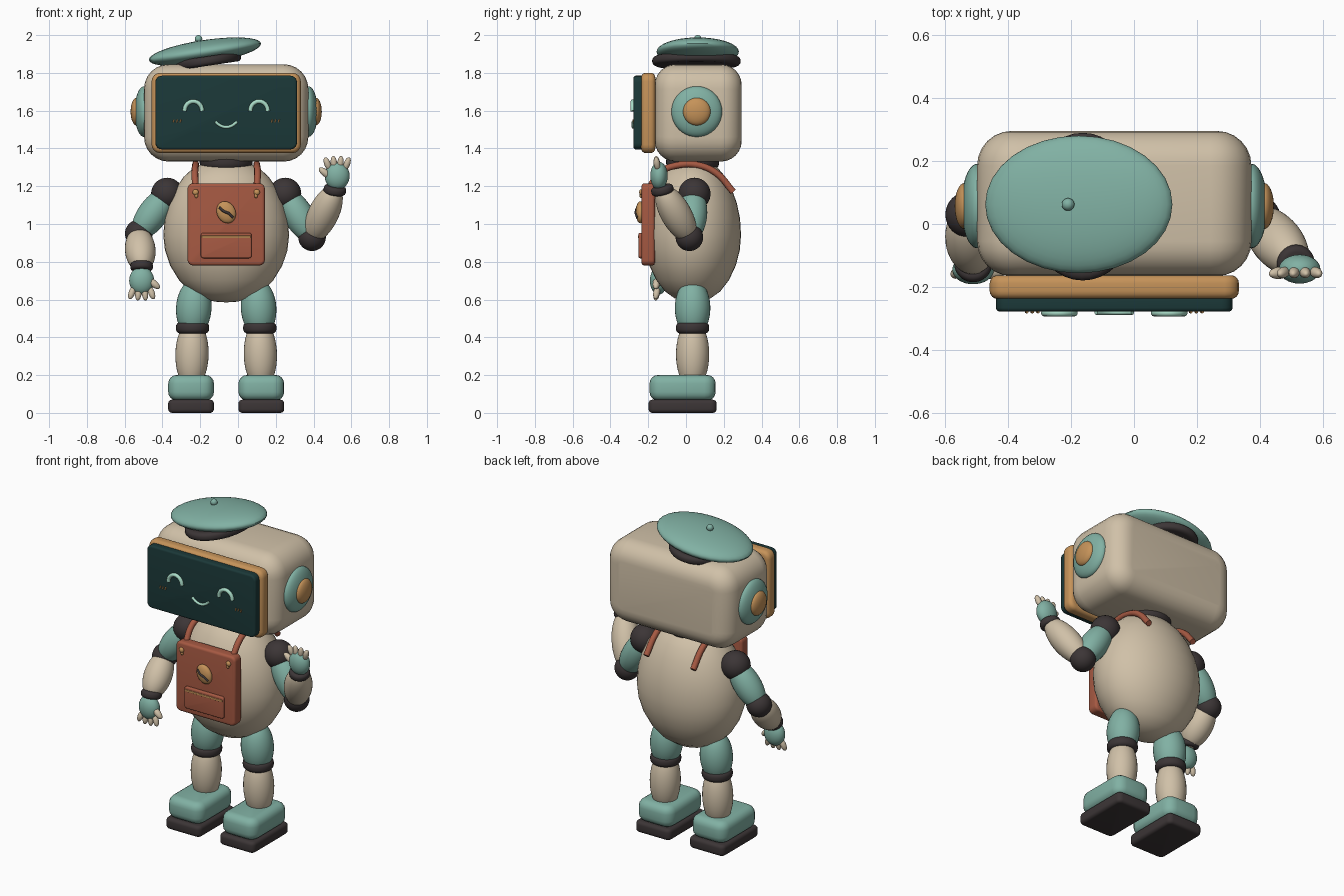
import bpy, bmesh
from math import radians, pi, sin, cos
from mathutils import Vector, Matrix

if "Cube" in bpy.data.objects:
    bpy.data.objects.remove(bpy.data.objects["Cube"])


def material(name, *rgb):
    m = bpy.data.materials.new(name)
    m.use_nodes = True
    m.diffuse_color = (*rgb, 1)
    bsdf = m.node_tree.nodes["Principled BSDF"]
    bsdf.inputs["Base Color"].default_value = (*rgb, 1)
    bsdf.inputs["Roughness"].default_value = 0.6
    return m


CREAM = material("cream shell", 0.63, 0.53, 0.39)
TEAL = material("soft teal", 0.22, 0.44, 0.37)
DARK = material("dark rubber", 0.045, 0.036, 0.037)
GOLD = material("warm ochre", 0.56, 0.29, 0.10)
RUST = material("rust leather", 0.38, 0.10, 0.055)
SCREEN = material("deep green glass", 0.011, 0.04, 0.04)
MINT = material("mint glow", 0.40, 0.72, 0.58)

CX, CY = -0.0625, 0.035      # centre line of the figure
parts = []


def add(name, bm, mat, matrix=Matrix()):
    bm.transform(matrix)
    bmesh.ops.recalc_face_normals(bm, faces=bm.faces)
    mesh = bpy.data.meshes.new(name)
    bm.to_mesh(mesh)
    bm.free()
    mesh.materials.append(mat)
    ob = bpy.data.objects.new(name, mesh)
    bpy.context.collection.objects.link(ob)
    parts.append(ob)
    return ob


def ellipsoid(name, centre, radii, mat, turn=Matrix()):
    bm = bmesh.new()
    bmesh.ops.create_uvsphere(bm, u_segments=32, v_segments=20, radius=1)
    add(name, bm, mat, Matrix.Translation(centre) @ turn @ Matrix.Diagonal((*radii, 1)))


def limb(name, p, q, r, mat, extra=0.03):
    """Ellipsoid stretched between two points."""
    p, q = Vector(p), Vector(q)
    turn = (q - p).to_track_quat('Z', 'Y').to_matrix().to_4x4()
    ellipsoid(name, (p + q) / 2, (r, r, (q - p).length / 2 + extra), mat, turn)


def revolve(name, profile, mat, matrix):
    """Lathe a list of (radius, height) about z."""
    bm = bmesh.new()
    verts = [bm.verts.new((r, 0, z)) for r, z in profile]
    edges = [bm.edges.new(pair) for pair in zip(verts, verts[1:])]
    bmesh.ops.spin(bm, geom=verts + edges, cent=(0, 0, 0), axis=(0, 0, 1),
                   angle=2 * pi, steps=40)
    bmesh.ops.remove_doubles(bm, verts=bm.verts, dist=0.0001)
    add(name, bm, mat, matrix)


def band(name, centre, r, h, mat, direction=(0, 0, 1), scale=(1, 1, 1)):
    """Short cylinder with a rounded rim."""
    b = h * 0.4
    rim = [(r - b + b * cos(a), s * (h / 2 - b) + b * sin(a))
           for s, start in ((-1, -pi / 2), (1, 0))
           for a in (start + i * pi / 8 for i in range(5))]
    turn = Vector(direction).to_track_quat('Z', 'Y').to_matrix().to_4x4()
    revolve(name, [(0, -h / 2)] + rim + [(0, h / 2)], mat,
            Matrix.Translation(centre) @ turn @ Matrix.Diagonal((*scale, 1)))


def rounded_box(name, centre, size, corner, edge, mat, axis=1, segments=4):
    """Box whose edges along one axis get a corner radius, the rest an edge radius."""
    bm = bmesh.new()
    bmesh.ops.create_cube(bm, size=1, matrix=Matrix.Diagonal((*size, 1)))
    along = [e for e in bm.edges
             if abs((e.verts[0].co - e.verts[1].co)[axis]) > size[axis] / 2]
    bmesh.ops.bevel(bm, geom=along, offset=corner, segments=segments, profile=0.5,
                    affect='EDGES')
    sharp = [e for e in bm.edges if e.calc_face_angle(0) > 1]
    bmesh.ops.bevel(bm, geom=sharp, offset=edge, segments=segments, profile=0.5,
                    affect='EDGES')
    add(name, bm, mat, Matrix.Translation(centre))


def tube(name, points, r, mat):
    curve = bpy.data.curves.new(name, 'CURVE')
    curve.dimensions = '3D'
    curve.bevel_depth, curve.bevel_resolution, curve.use_fill_caps = r, 3, True
    curve.resolution_u = 5
    s = curve.splines.new('BEZIER')
    s.bezier_points.add(len(points) - 1)
    for bp, p in zip(s.bezier_points, points):
        bp.co = p
        bp.handle_left_type = bp.handle_right_type = 'AUTO'
    curve.materials.append(mat)
    ob = bpy.data.objects.new(name, curve)
    bpy.context.collection.objects.link(ob)
    bpy.ops.object.select_all(action='DESELECT')
    ob.select_set(True)
    bpy.context.view_layer.objects.active = ob
    bpy.ops.object.convert(target='MESH')
    parts.append(bpy.context.object)


# Egg-shaped body and neck
egg = [(0, .585), (.06, .589), (.125, .607), (.19, .643), (.25, .703), (.297, .78),
       (.324, .86), (.333, .94), (.326, 1.03), (.304, 1.11), (.27, 1.185),
       (.225, 1.25), (.17, 1.3), (.1, 1.328), (0, 1.335)]
revolve("body", egg, CREAM,
        Matrix.Translation((CX, CY, 0)) @ Matrix.Diagonal((1, 0.77, 1, 1)))
band("neck", (CX, CY, 1.33), 0.14, 0.09, DARK)

# Head, face frame and screen
rounded_box("head", (CX, .065, 1.588), (.87, .46, .515), .13, .11, CREAM, segments=6)
rounded_box("face_frame", (CX, -.2, 1.588), (.79, .075, .425), .045, .025, GOLD)
rounded_box("screen", (CX, -.25, 1.59), (.75, .055, .39), .035, .012, SCREEN)

# Smiling face
for side, s in (("right", -1), ("left", 1)):
    ex = CX + s * .174
    tube(side + "_eye", [(ex + .047 * cos(a), -.282, 1.597 + .052 * sin(a))
                         for a in (i * pi / 6 for i in range(7))], .0115, MINT)
    for i in (-1, 0, 1):
        x = CX + s * .26 + i * .018
        tube(f"{side}_cheek_dash_{i + 2}", [(x - .002, -.279, 1.538), (x + .002, -.279, 1.553)],
             .004, GOLD)
tube("mouth", [(CX + x, -.28, 1.513 + 8.5 * x * x) for x in (-.058, -.03, 0, .03, .058)],
     .008, MINT)

# Ears
for side, s in (("right", -1), ("left", 1)):
    ellipsoid(side + "_ear", (CX + s * .435, .057, 1.595), (.05, .134, .134), TEAL)
    ellipsoid(side + "_ear_cap", (CX + s * .475, .057, 1.595), (.031, .073, .073), GOLD)

# Beret
tilt = Matrix.Rotation(radians(-8.5), 4, 'Y')
ellipsoid("beret", (-.175, .062, 1.912), (.3, .218, .062), TEAL, tilt)
up = tilt @ Vector((0, 0, 1))
band("beret_band", Vector((-.17, .055, 1.912)) - up * .05, .18, .05, DARK, up, (1.3, 1, 1))
band("beret_stem", (-.207, .062, 1.972), .008, .03, TEAL)
ellipsoid("beret_bobble", (-.209, .062, 1.98), (.02, .02, .02), TEAL)

# Satchel with pocket, bean badge and studs
rounded_box("satchel", (CX, -.2, .998), (.41, .07, .435), .03, .015, RUST)
rounded_box("satchel_pocket", (CX, -.236, .886), (.27, .03, .135), .015, .008, RUST)
rounded_box("pocket_trim", (CX, -.251, .932), (.26, .008, .012), .003, .002, GOLD)
bean = Matrix.Rotation(radians(-25), 4, 'Y')
ellipsoid("bean_badge", (CX, -.242, 1.062), (.049, .024, .06), GOLD, bean)
tube("bean_crease", [(CX - .036, -.258, 1.088), (CX - .012, -.265, 1.067),
                     (CX + .012, -.265, 1.057), (CX + .036, -.258, 1.034)], .007, DARK)
for side, s in (("right", -1), ("left", 1)):
    x = CX + s * .162
    ellipsoid(side + "_stud", (x, -.236, 1.168), (.016, .012, .016), GOLD)
    ellipsoid(side + "_stud_drop", (x - s * .004, -.236, 1.15), (.009, .01, .013), GOLD)
    tube(side + "_strap", [(x, -.195, 1.19), (x + s * .004, -.135, 1.275), (x, -.05, 1.31),
                           (x, .06, 1.312), (x, .16, 1.27), (x, .25, 1.17)], .018, RUST)


# Hands: palm, four fingers and a thumb towards the body
def hand(side, c, v, inward):
    c = Vector(c)
    ellipsoid(side + "_palm", c, (.066, .046, .074), TEAL)
    for i in range(4):
        k = i - 1.5
        reach = .066 - .006 * abs(k)
        limb(f"{side}_finger_{i + 1}", c + Vector((k * .03, -.008, v * .045)),
             c + Vector((k * .039, -.014, v * (reach + .025))), .017, CREAM, .017)
    limb(side + "_thumb", c + Vector((inward * .045, -.01, 0)),
         c + Vector((inward * .082, -.014, v * .03)), .019, CREAM, .017)


# Arms: shoulder, elbow and wrist points
arms = {
    "right": ((-.375, .045, 1.16), (-.525, .03, .95), (-.51, -.125, .775),
              (-.51, -.145, .7), -1, 1),
    "left": ((.25, .045, 1.16), (.392, .018, .93), (.513, -.125, 1.18),
             (.525, -.143, 1.255), 1, -1),
}
for side, (shoulder, elbow, wrist, palm, v, inward) in arms.items():
    ellipsoid(side + "_shoulder", shoulder, (.085, .085, .085), DARK)
    limb(side + "_upper_arm", shoulder, elbow, .08, TEAL)
    ellipsoid(side + "_elbow", elbow, (.073, .073, .073), DARK)
    limb(side + "_forearm", elbow, wrist, .081, CREAM, .025)
    band(side + "_cuff", wrist, .06, .045, DARK, Vector(palm) - Vector(wrist))
    hand(side, palm, v, inward)

# Legs and shoes
for side, s in (("right", -1), ("left", 1)):
    limb(side + "_thigh", (CX + s * .165, CY, .66), (CX + s * .178, CY, .45), .094, TEAL, .05)
    band(side + "_knee", (CX + s * .178, CY, .45), .088, .06, DARK)
    limb(side + "_shin", (CX + s * .178, CY, .45), (CX + s * .184, CY, .17), .088, CREAM, .045)
    x = CX + s * .186
    rounded_box(side + "_shoe", (x, -.018, .133), (.242, .35, .135), .06, .045, TEAL, 2)
    rounded_box(side + "_sole", (x, -.018, .035), (.242, .36, .07), .03, .02, DARK, 2)

# Smooth shading with sharp creases kept
bpy.ops.object.select_all(action='DESELECT')
for ob in parts:
    ob.select_set(True)
bpy.context.view_layer.objects.active = parts[0]
bpy.ops.object.shade_smooth_by_angle(angle=radians(40))
